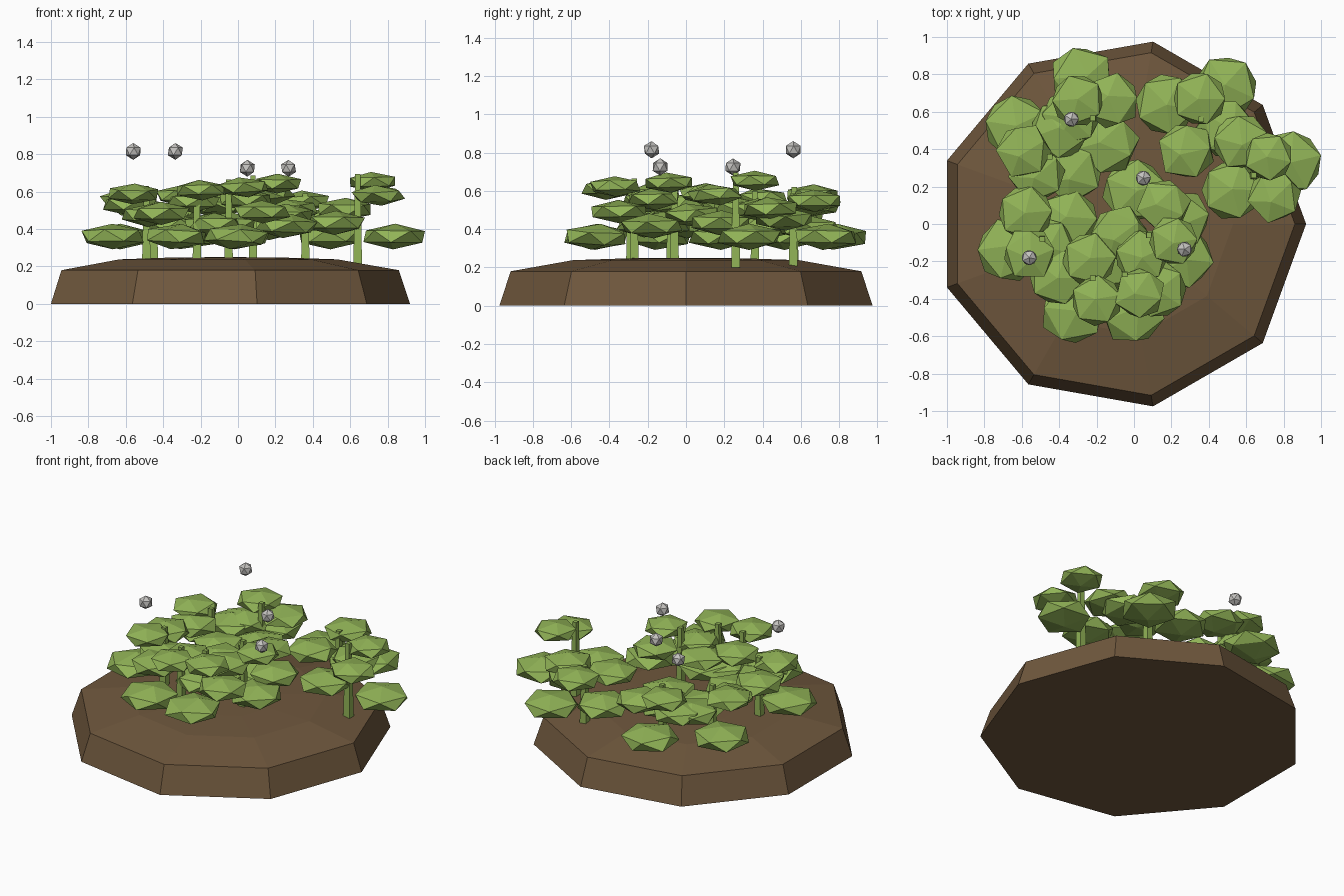
import bpy, bmesh, math, random
from mathutils import Matrix

random.seed(4)
default_cube = bpy.data.objects.get("Cube")
if default_cube:
    bpy.data.objects.remove(default_cube, do_unlink=True)


def make_material(name, rgb):
    mat = bpy.data.materials.new(name)
    mat.use_nodes = True
    color = (*rgb, 1)
    mat.diffuse_color = color
    mat.node_tree.nodes["Principled BSDF"].inputs["Base Color"].default_value = color
    return mat


soil = make_material("soil brown", (0.16, 0.097, 0.047))
leaf = make_material("leaf green", (0.285, 0.455, 0.095))
stone = make_material("stone grey", (0.55, 0.54, 0.52))


def finish(bm, name, material):
    bmesh.ops.recalc_face_normals(bm, faces=bm.faces)
    mesh = bpy.data.meshes.new(name)
    bm.to_mesh(mesh)
    bm.free()
    mesh.materials.append(material)
    obj = bpy.data.objects.new(name, mesh)
    bpy.context.collection.objects.link(obj)
    return obj


def add_ball(bm, x, y, z, radius, squash=1.0, tilt=0.0):
    """Faceted twenty-sided ball, tipped and turned at random, then flattened."""
    matrix = (Matrix.Translation((x, y, z))
              @ Matrix.Diagonal((1, 1, squash, 1))
              @ Matrix.Rotation(random.uniform(0, math.tau), 4, "Z")
              @ Matrix.Rotation(random.uniform(0, tilt), 4, "X"))
    bmesh.ops.create_icosphere(bm, subdivisions=1, radius=radius, matrix=matrix)


# Nine-sided mound of soil with a shallow domed top
def build_mound(cx, sides, profile, peak):
    bm = bmesh.new()
    rings = []
    for radius, z in profile:
        rings.append([bm.verts.new((cx + radius * math.cos(math.tau * i / sides),
                                    radius * math.sin(math.tau * i / sides), z))
                      for i in range(sides)])
    top = bm.verts.new((cx, 0, peak))
    for i in range(sides):
        j = (i + 1) % sides
        for low, high in zip(rings, rings[1:]):
            bm.faces.new((low[i], low[j], high[j], high[i]))
        bm.faces.new((rings[-1][i], rings[-1][j], top))
    bm.faces.new(rings[0])
    finish(bm, "soil_mound", soil)


build_mound(-0.07, 9, [(0.99, 0), (0.93, 0.18), (0.6, 0.238), (0.3, 0.248)], 0.25)


# Trees: square trunk with flat leaf pads stacked from wide and low to small and high
def build_tree(number, x, y, height, pads):
    bm = bmesh.new()
    base = 0.2
    bmesh.ops.create_cone(bm, cap_ends=True, segments=4, radius1=0.033, radius2=0.02,
                          depth=height - base,
                          matrix=Matrix.Translation((x, y, (height + base) / 2))
                          @ Matrix.Rotation(math.pi / 4, 4, "Z"))
    finish(bm, f"trunk_{number}", leaf)
    bm = bmesh.new()
    lowest, highest = 0.36, height - 0.042
    for i, (px, py) in enumerate(pads):
        z = lowest + (highest - lowest) * i / (len(pads) - 1)
        add_ball(bm, px, py, z, 0.186 - 0.15 * (z - lowest), 0.37, 0.3)
    finish(bm, f"leaf_pads_{number}", leaf)


trees = [
    (0.64, 0.26, 0.695, [(0.835, 0.33), (0.52, 0.18), (0.57, 0.44), (0.75, 0.15), (0.72, 0.36)]),
    (0.36, 0.56, 0.59, [(0.49, 0.73), (0.17, 0.64), (0.49, 0.51), (0.28, 0.39), (0.35, 0.67)]),
    (-0.22, 0.565, 0.62, [(-0.28, 0.78), (-0.14, 0.43), (-0.34, 0.57), (-0.12, 0.66), (-0.3, 0.66)]),
    (-0.45, 0.36, 0.6, [(-0.63, 0.52), (-0.33, 0.28), (-0.4, 0.5), (-0.52, 0.27), (-0.59, 0.39)]),
    (-0.49, -0.08, 0.63, [(-0.67, -0.14), (-0.35, 0.02), (-0.47, -0.12), (-0.58, 0.06), (-0.56, -0.16)]),
    (-0.22, -0.29, 0.65, [(-0.33, -0.47), (-0.13, -0.2), (-0.41, -0.28), (-0.24, -0.19), (-0.2, -0.41)]),
    (-0.05, -0.27, 0.665, [(-0.01, -0.47), (-0.06, -0.13), (0.13, -0.35), (0.04, -0.17), (0.03, -0.37)]),
    (0.08, -0.06, 0.685, [(0, 0.18), (0.26, -0.18), (0.25, 0.03), (-0.08, -0.05),
                          (0.16, 0.1), (0.21, -0.09)]),
]
for number, tree in enumerate(trees, 1):
    build_tree(number, *tree)

# Floating pebbles above the canopy
pebbles = [(-0.56, -0.18, 0.815), (-0.335, 0.56, 0.815), (0.05, 0.245, 0.725), (0.27, -0.135, 0.725)]
for number, place in enumerate(pebbles, 1):
    bm = bmesh.new()
    add_ball(bm, *place, 0.045)
    finish(bm, f"pebble_{number}", stone)
